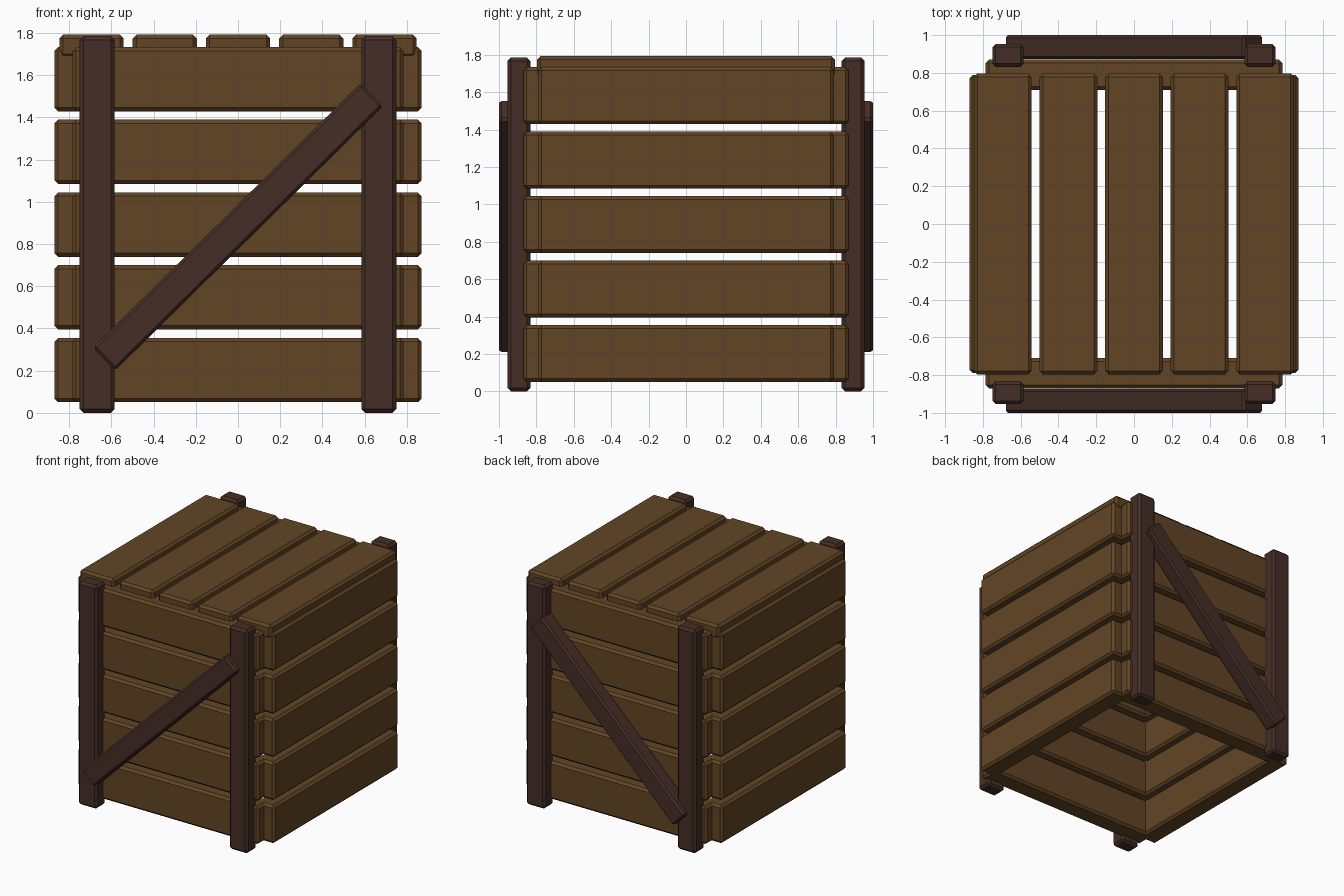
import bpy, bmesh, math
from mathutils import Matrix

if "Cube" in bpy.data.objects:
    bpy.data.objects.remove(bpy.data.objects["Cube"])


def material(name, rgb):
    m = bpy.data.materials.new(name)
    m.diffuse_color = (*rgb, 1)
    m.use_nodes = True
    m.node_tree.nodes["Principled BSDF"].inputs["Base Color"].default_value = m.diffuse_color
    return m


slat_wood = material("slat_wood", (0.122, 0.060, 0.018))
frame_wood = material("dark_frame_wood", (0.060, 0.027, 0.019))


def board(name, centre, size, mat, tilt=0.0, bevel=0.018):
    """Chamfered plank, optionally tilted about the y axis."""
    bm = bmesh.new()
    bmesh.ops.create_cube(bm, size=1, matrix=Matrix.Diagonal((*size, 1)))
    bmesh.ops.bevel(bm, geom=bm.edges[:], offset=bevel, segments=1,
                    affect='EDGES', profile=0.5)
    bm.transform(Matrix.Translation(centre) @ Matrix.Rotation(tilt, 4, 'Y'))
    me = bpy.data.meshes.new(name)
    bm.to_mesh(me)
    bm.free()
    me.materials.append(mat)
    ob = bpy.data.objects.new(name, me)
    bpy.context.collection.objects.link(ob)
    return ob


# Five rows of wall slats on all four sides (the bottom is open)
for i in range(5):
    z = 0.203 + 0.3445 * i
    for s, fb, lr in ((-1, "front", "left"), (1, "back", "right")):
        board(f"{fb}_slat_{i + 1}", (0, s * 0.79, z), (1.57, 0.16, 0.305), slat_wood)
        board(f"{lr}_slat_{i + 1}", (s * 0.79, 0, z), (0.16, 1.58, 0.305), slat_wood)

# Lid slats running front to back
for i in range(5):
    board(f"lid_slat_{i + 1}", (0.347 * (i - 2), 0, 1.737), (0.305, 1.594, 0.11), slat_wood)

# Corner posts and diagonal braces, mirrored front to back
dx, dz = 1.27, 1.253
for s, fb in ((-1, "front"), (1, "back")):
    for k, lr in ((-1, "left"), (1, "right")):
        board(f"{fb}_{lr}_post", (k * 0.667, s * 0.893, 0.8925),
              (0.166, 0.122, 1.785), frame_wood)
    board(f"{fb}_brace", (0, s * 0.937, 0.8815), (math.hypot(dx, dz), 0.126, 0.152),
          frame_wood, tilt=-math.atan2(dz, dx), bevel=0.014)
